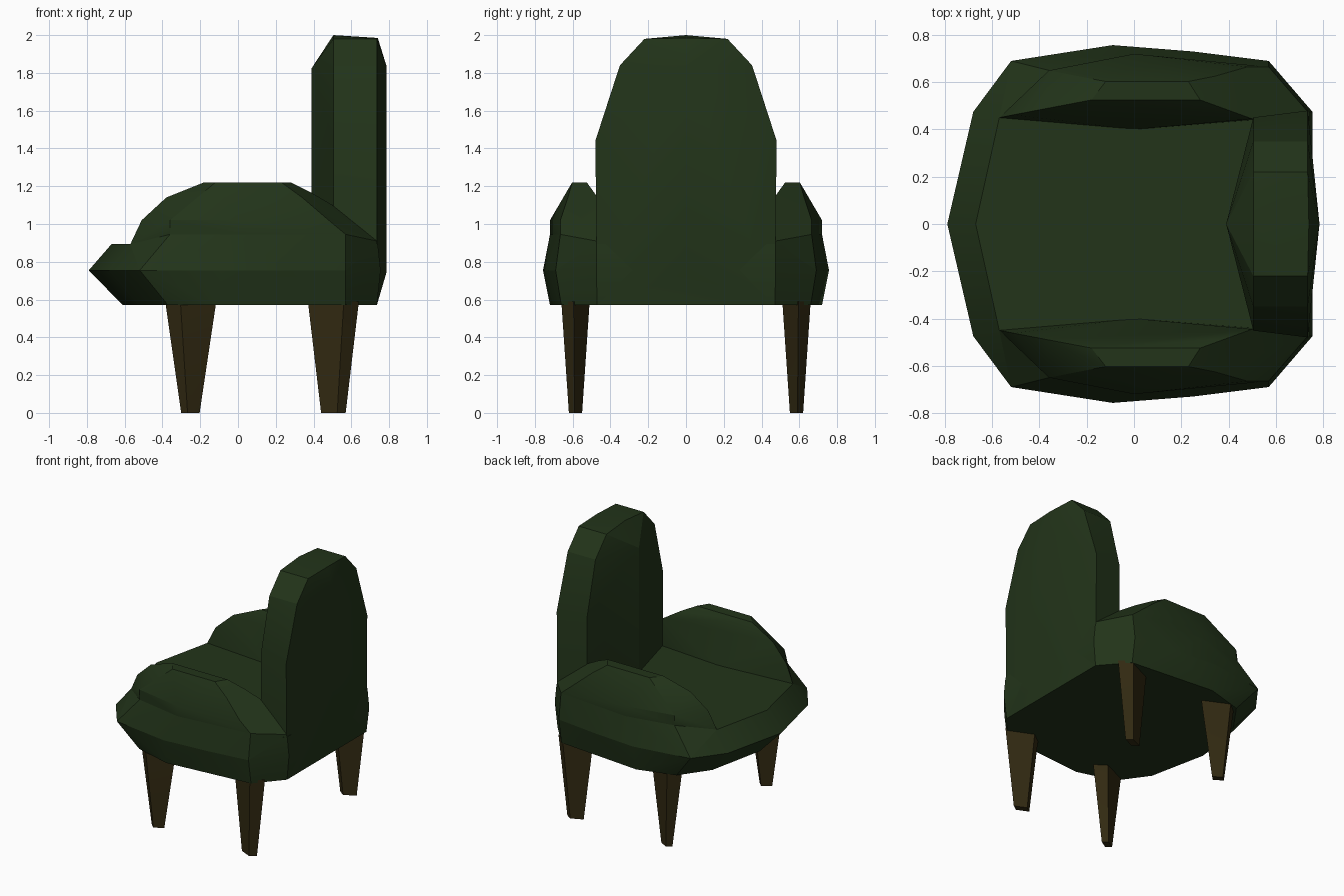
import bpy, bmesh
from math import radians

if "Cube" in bpy.data.objects:
    bpy.data.objects.remove(bpy.data.objects["Cube"])


def material(name, color):
    mat = bpy.data.materials.new(name)
    mat.diffuse_color = color
    mat.use_nodes = True
    mat.node_tree.nodes["Principled BSDF"].inputs["Base Color"].default_value = mat.diffuse_color
    return mat


FABRIC = material("green_fabric", (0.016, 0.034, 0.010, 1))
WOOD = material("dark_wood", (0.032, 0.023, 0.006, 1))


def faceted(name, points, mat):
    """Low-poly solid: convex hull of a few corner points."""
    bm = bmesh.new()
    for p in points:
        bm.verts.new(p)
    bmesh.ops.convex_hull(bm, input=bm.verts)
    bmesh.ops.delete(bm, geom=[v for v in bm.verts if not v.link_faces], context='VERTS')
    bmesh.ops.dissolve_limit(bm, angle_limit=radians(1), verts=bm.verts, edges=bm.edges)
    bmesh.ops.recalc_face_normals(bm, faces=bm.faces)
    mesh = bpy.data.meshes.new(name)
    bm.to_mesh(mesh)
    bm.free()
    mesh.materials.append(mat)
    obj = bpy.data.objects.new(name, mesh)
    bpy.context.collection.objects.link(obj)
    bpy.ops.object.select_all(action='DESELECT')
    obj.select_set(True)
    bpy.context.view_layer.objects.active = obj
    bpy.ops.object.shade_smooth_by_angle(angle=radians(20))
    return obj


def level(z, outline):
    return [(x, y, z) for x, y in outline]


def both_sides(points):
    return points + [(x, -y, z) for x, y, z in points if y]


# Seat: half outlines at the underside, widest level and cushion top
bottom = level(0.57, [(-.61, 0), (-.52, .43), (-.37, .64), (-.09, .72), (.57, .66), (.735, .47)])
middle = level(0.755, [(-.79, 0), (-.68, .475), (-.52, .69), (-.09, .757), (.25, .73),
                       (.57, .69), (.755, .475)])
top = level(0.893, [(-.67, 0), (-.57, .45), (.57, .66), (.74, .475)])
faceted("seat", both_sides(bottom + middle + top), FABRIC)

# Arms: padded lower panel, with a domed rest above it
panel_top = level(0.945, [(-.36, .65), (0, .72), (.57, .665)]) + [(.735, .475, .91)]
inner_foot = [(-.57, .45, .893), (0, .40, .88), (.5, .44, .88)]
inner_edge = [(-.51, .462, 1.02), (-.38, .487, 1.14), (-.18, .525, 1.22),
              (.28, .525, 1.22), (.39, .485, 1.165), (.5, .445, 1.10)]
outer_edge = (level(1.02, [(-.36, .65), (0, .72), (.48, .665)])
              + level(1.14, [(-.22, .62), (0, .64), (.34, .625)])
              + level(1.22, [(-.12, .603), (.23, .603)]))
for side, s in (("right", 1), ("left", -1)):
    flip = lambda pts: [(x, s * y, z) for x, y, z in pts]
    faceted(side + "_arm_panel", flip(middle[2:] + panel_top + inner_foot), FABRIC)
    faceted(side + "_arm_rest", flip(panel_top + inner_foot + inner_edge + outer_edge), FABRIC)

# Backrest: arched panel with a gently bulging front and rear
arch = [(.47, .57), (.475, 1.0), (.48, 1.44), (.35, 1.84), (.22, 1.98), (0, 2.0)]
front = [(.505, y * .94 if z < 1.5 else y, z) for y, z in arch]
rear = [(.735, y, z) for y, z in arch[:-1]] + [(.74, 0, 1.985)]
bulge = [(.39, 0, .80), (.39, 0, 1.825), (.785, 0, .74), (.785, 0, 1.84)]
faceted("backrest", both_sides(front + rear + bulge), FABRIC)

# Legs: tapered four-sided posts, set at a slight turn
head = [(-.135, .015), (.055, -.075), (.135, -.01), (-.055, .075)]
foot = [(-.065, .003), (.02, -.035), (.065, -.005), (-.02, .035)]
for name, cx, fx, turn, taper in (("back", .505, .505, 1, 1), ("front", -.25, -.252, -1, .75)):
    for side, s in (("left", -1), ("right", 1)):
        pts = [(cx + turn * x, s * (.585 - y), .59) for x, y in head]
        pts += [(fx + turn * taper * x, s * (.585 - y), 0) for x, y in foot]
        faceted(f"{name}_{side}_leg", pts, WOOD)
